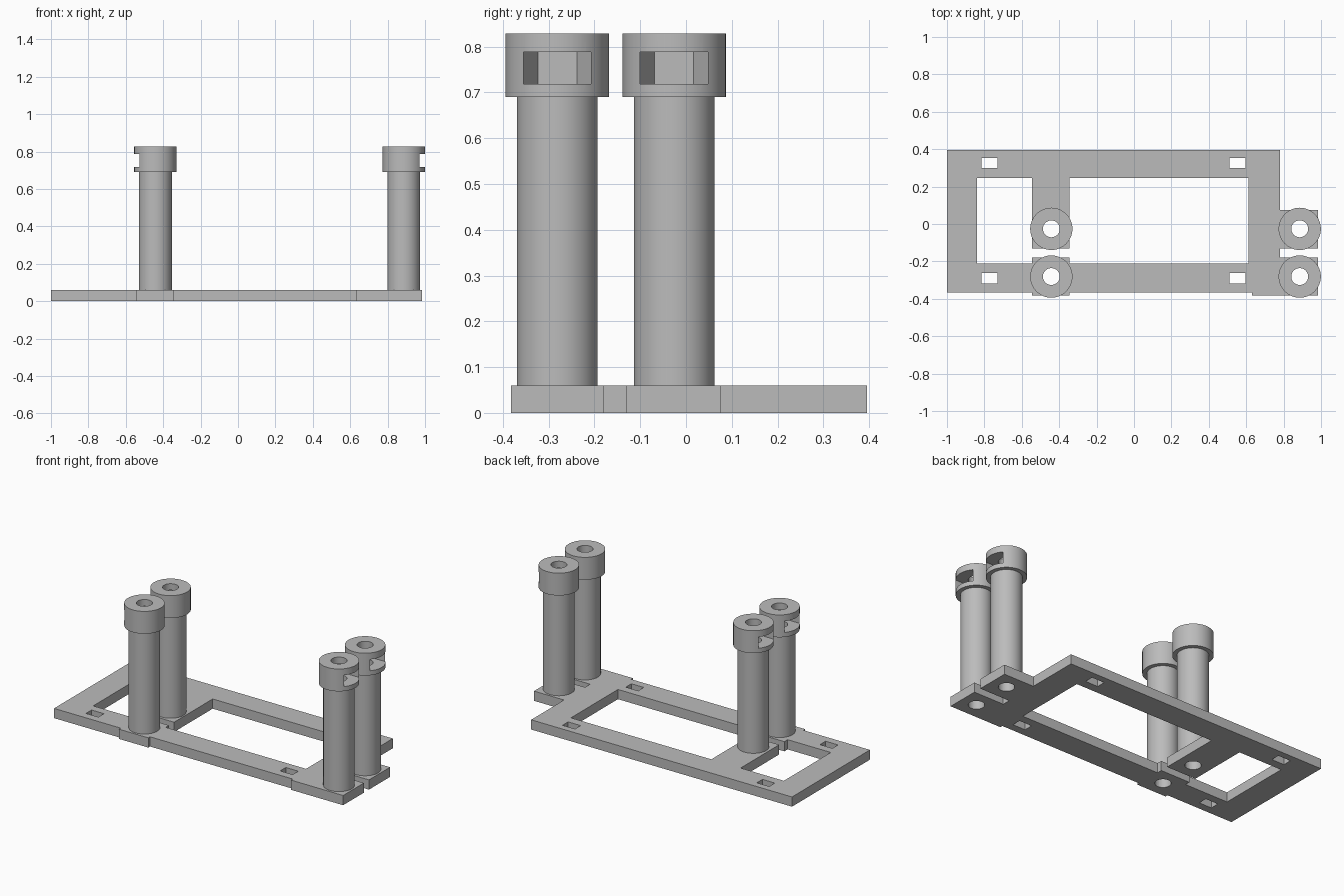
import bpy, bmesh, math

if "Cube" in bpy.data.objects:
    bpy.data.objects.remove(bpy.data.objects["Cube"])

SEG = 64
PLATE_Z, NECK_Z, TOP_Z = 0.06, 0.69, 0.828
HOLE_R, POST_R, CAP_R = 0.045, 0.088, 0.113
NUT_R, SLOT_HALF = 0.085, 0.074
POSTS = [("left_back", -0.442, -0.026, -1), ("left_front", -0.442, -0.281, -1),
         ("right_back", 0.886, -0.026, 1), ("right_front", 0.886, -0.281, 1)]

grey = bpy.data.materials.new("plain_grey")
grey.diffuse_color = (0.5, 0.5, 0.5, 1)
grey.use_nodes = True
grey.node_tree.nodes["Principled BSDF"].inputs["Base Color"].default_value = grey.diffuse_color


def circle(cx, cy, r):
    return [(cx + r * math.cos(2 * math.pi * i / SEG), cy + r * math.sin(2 * math.pi * i / SEG))
            for i in range(SEG)]


def rect(x0, x1, y0, y1):
    return [(x0, y0), (x1, y0), (x1, y1), (x0, y1)]


def make_active(ob):
    bpy.ops.object.select_all(action='DESELECT')
    ob.select_set(True)
    bpy.context.view_layer.objects.active = ob


def extruded(name, loops, z0, z1):
    """Fill flat outlines (inner loops become holes) and extrude from z0 to z1."""
    curve = bpy.data.curves.new(name, 'CURVE')
    curve.dimensions = '2D'
    curve.fill_mode = 'BOTH'
    curve.extrude = (z1 - z0) / 2
    for loop in loops:
        sp = curve.splines.new('POLY')
        sp.points.add(len(loop) - 1)
        for p, (x, y) in zip(sp.points, loop):
            p.co = (x, y, 0, 1)
        sp.use_cyclic_u = True
    ob = bpy.data.objects.new(name, curve)
    bpy.context.collection.objects.link(ob)
    make_active(ob)
    bpy.ops.object.convert(target='MESH')
    ob = bpy.context.object
    bm = bmesh.new()
    bm.from_mesh(ob.data)
    bmesh.ops.remove_doubles(bm, verts=bm.verts, dist=1e-5)
    bmesh.ops.translate(bm, verts=bm.verts, vec=(0, 0, (z0 + z1) / 2))
    bmesh.ops.recalc_face_normals(bm, faces=bm.faces)
    for f in bm.faces:
        f.smooth = False
    bm.to_mesh(ob.data)
    bm.free()
    ob.data.materials.clear()
    ob.data.materials.append(grey)
    return ob


def hollow_post(name, cx, cy):
    """Revolve a closed profile: bored shaft with a wider cap."""
    profile = [(HOLE_R, PLATE_Z), (POST_R, PLATE_Z), (POST_R, NECK_Z),
               (CAP_R, NECK_Z), (CAP_R, TOP_Z), (HOLE_R, TOP_Z)]
    bm = bmesh.new()
    rings = [[bm.verts.new((x, y, z)) for x, y in circle(cx, cy, r)] for r, z in profile]
    for k, a in enumerate(rings):
        b = rings[(k + 1) % len(rings)]
        for i in range(SEG):
            j = (i + 1) % SEG
            bm.faces.new((a[i], a[j], b[j], b[i]))
    bmesh.ops.recalc_face_normals(bm, faces=bm.faces)
    mesh = bpy.data.meshes.new(name)
    bm.to_mesh(mesh)
    bm.free()
    mesh.materials.append(grey)
    ob = bpy.data.objects.new(name, mesh)
    bpy.context.collection.objects.link(ob)
    return ob


# Base plate: stepped frame with post pads, a tongue into the opening and screw holes
outline = [(-1, .395), (.78, .395), (.78, .075), (.985, .075), (.985, -.13), (.78, -.13),
           (.78, -.18), (.985, -.18), (.985, -.382), (.63, -.382), (.63, -.365),
           (-.345, -.365), (-.345, -.382), (-.545, -.382), (-.545, -.365), (-1, -.365)]
opening = [(-.84, .246), (-.545, .246), (-.545, -.13), (-.345, -.13), (-.345, .246),
           (.613, .246), (.613, -.212), (-.345, -.212), (-.345, -.18), (-.545, -.18),
           (-.545, -.212), (-.84, -.212)]
slots = [rect(x, x + .085, y, y + .055) for x in (-.816, .51) for y in (.299, -.317)]
bores = [circle(x, y, HOLE_R) for _, x, y, _ in POSTS]
extruded("base_plate", [outline, opening] + slots + bores, 0, PLATE_Z)

# Posts, each with a hexagonal nut pocket opening outward through the cap
flat = NUT_R * math.sqrt(3) / 2
neck_x = flat * (NUT_R - SLOT_HALF) / (NUT_R / 2)
half = [(-flat, NUT_R / 2), (0, NUT_R), (neck_x, SLOT_HALF), (.2, SLOT_HALF)]
pocket = half + [(x, -y) for x, y in reversed(half)]
for label, cx, cy, side in POSTS:
    post = hollow_post(label + "_post", cx, cy)
    cutter = extruded(label + "_pocket_cutter",
                      [[(cx + side * x, cy + y) for x, y in pocket]], 0.718, 0.788)
    mod = post.modifiers.new("nut_pocket", 'BOOLEAN')
    mod.operation = 'DIFFERENCE'
    mod.solver = 'EXACT'
    mod.object = cutter
    make_active(post)
    bpy.ops.object.modifier_apply(modifier=mod.name)
    bpy.data.objects.remove(cutter, do_unlink=True)
    make_active(post)
    bpy.ops.object.shade_smooth_by_angle(angle=math.radians(30))
